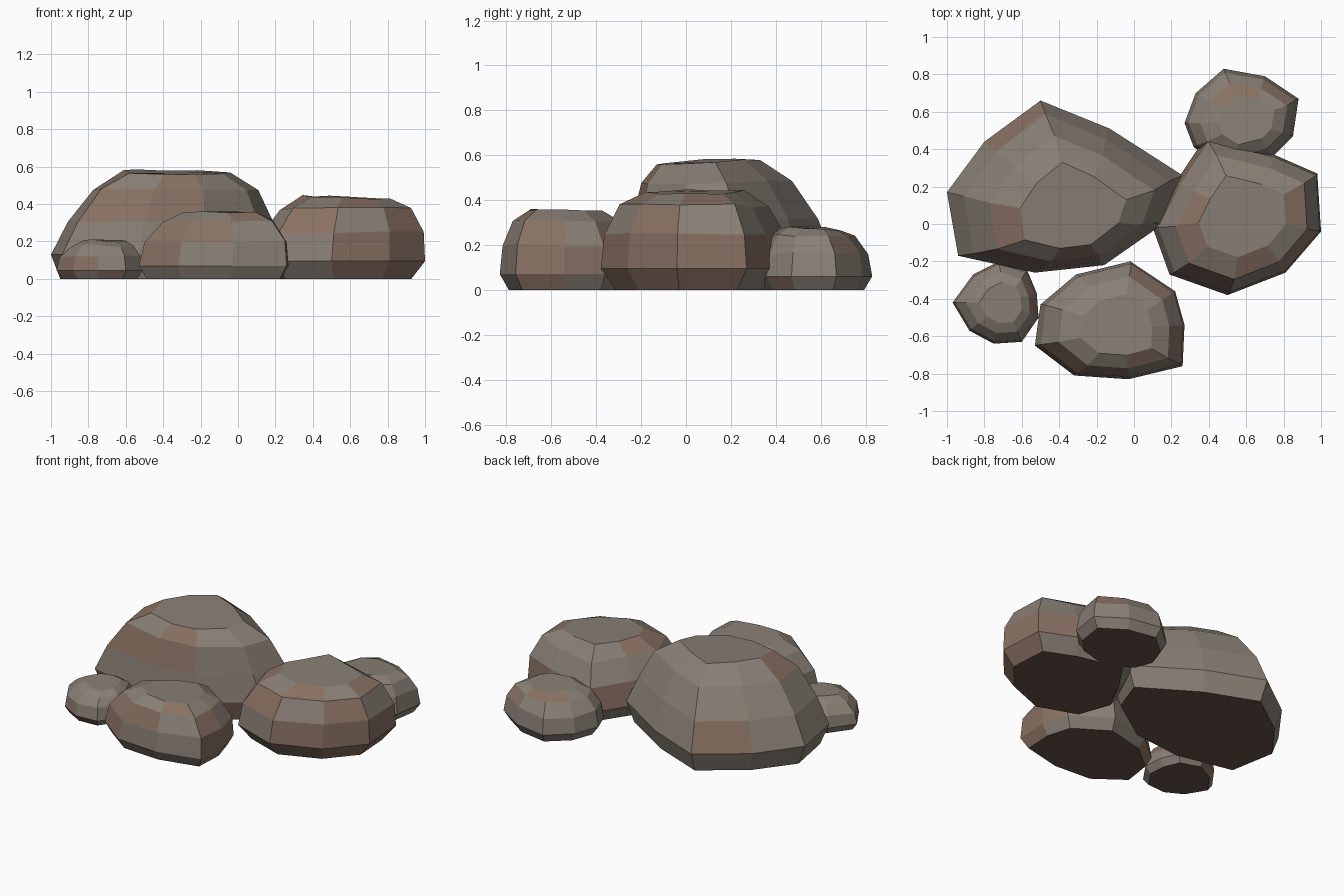
import bpy, random

random.seed(4)


def material(name, rgb):
    m = bpy.data.materials.new(name)
    m.diffuse_color = (*rgb, 1)
    return m


stone = [material("grey_stone", (0.25, 0.215, 0.18)),
         material("brown_stone", (0.25, 0.165, 0.125)),
         material("dark_underside", (0.13, 0.085, 0.07))]


def boulder(name, centre, outline, rings, cap_tilt):
    """Stack scaled copies of the outline; a ring is (z, sx, sy, dx, dy)."""
    n = len(outline)
    cx, cy = centre
    verts = []
    for k, (z, sx, sy, dx, dy) in enumerate(rings):
        for x, y in outline:
            px, py = (x - cx) * sx, (y - cy) * sy
            h = z
            if k == len(rings) - 1:
                h += px * cap_tilt[0] + py * cap_tilt[1] + random.uniform(-0.007, 0.007)
            elif k > 1:
                h += random.uniform(-0.008, 0.008)
            verts.append((cx + dx + px, cy + dy + py, h))
    faces = [tuple(reversed(range(n)))]
    for k in range(len(rings) - 1):
        for i in range(n):
            j = (i + 1) % n
            faces.append((k * n + i, k * n + j, (k + 1) * n + j, (k + 1) * n + i))
    faces.append(tuple(range((len(rings) - 1) * n, len(rings) * n)))
    mesh = bpy.data.meshes.new(name)
    mesh.from_pydata(verts, [], faces)
    for m in stone:
        mesh.materials.append(m)
    for i, p in enumerate(mesh.polygons):
        p.material_index = 1 if random.random() < 0.25 else 0
        if i == len(faces) - 1:
            p.material_index = 0
    mesh.polygons[0].material_index = 2
    # outlines run anticlockwise, so faces point outward
    ob = bpy.data.objects.new(name, mesh)
    bpy.context.collection.objects.link(ob)


# Largest boulder, back left
boulder("large_boulder", (-0.38, 0.15),
        [(-1.0, 0.17), (-0.94, -0.17), (-0.53, -0.26), (-0.16, -0.22), (0.17, 0.01),
         (0.26, 0.26), (-0.13, 0.51), (-0.50, 0.66), (-0.80, 0.44)],
        [(0, 0.92, 0.90, 0, 0), (0.13, 1, 1, 0, 0), (0.31, 0.87, 0.90, 0.01, -0.02),
         (0.48, 0.70, 0.73, 0.04, -0.05), (0.57, 0.45, 0.50, 0.05, -0.075)],
        (-0.03, 0.05))

# Second boulder, right
boulder("right_boulder", (0.57, 0.02),
        [(0.10, -0.02), (0.19, -0.27), (0.50, -0.38), (0.81, -0.26), (1.0, -0.04),
         (0.98, 0.27), (0.75, 0.37), (0.38, 0.46), (0.22, 0.22)],
        [(0, 0.83, 0.83, 0, 0), (0.095, 1, 1, 0, 0), (0.25, 0.96, 0.96, 0.01, 0),
         (0.375, 0.78, 0.79, 0.02, 0), (0.435, 0.52, 0.52, 0.02, 0.01)],
        (-0.04, 0.03))

# Front middle boulder
boulder("front_boulder", (-0.12, -0.52),
        [(-0.53, -0.65), (-0.32, -0.81), (-0.03, -0.83), (0.26, -0.76), (0.27, -0.54),
         (0.22, -0.36), (-0.02, -0.20), (-0.31, -0.27), (-0.50, -0.43)],
        [(0, 0.90, 0.87, 0, 0), (0.07, 1, 1, 0, 0), (0.20, 0.95, 0.96, 0.01, 0),
         (0.305, 0.74, 0.78, 0.02, -0.01), (0.352, 0.48, 0.52, 0.03, -0.02)],
        (0.01, -0.02))

# Small stone, front left
boulder("small_stone", (-0.73, -0.42),
        [(-0.97, -0.42), (-0.88, -0.57), (-0.75, -0.64), (-0.60, -0.63), (-0.51, -0.50),
         (-0.52, -0.37), (-0.57, -0.25), (-0.72, -0.20), (-0.86, -0.27)],
        [(0, 0.86, 0.86, 0, 0), (0.045, 1, 1, 0, 0), (0.12, 0.94, 0.94, 0, 0),
         (0.175, 0.74, 0.74, 0.01, 0), (0.203, 0.5, 0.5, 0.02, 0)],
        (-0.02, 0))

# Back right stone
boulder("back_stone", (0.58, 0.57),
        [(0.27, 0.54), (0.32, 0.41), (0.50, 0.30), (0.74, 0.36), (0.85, 0.47),
         (0.88, 0.67), (0.70, 0.79), (0.48, 0.83), (0.33, 0.70)],
        [(0, 0.86, 0.86, 0, 0), (0.06, 1, 1, 0, 0), (0.165, 0.94, 0.93, 0, 0),
         (0.24, 0.76, 0.74, 0.01, -0.01), (0.275, 0.5, 0.5, 0.02, -0.01)],
        (0, -0.03))
